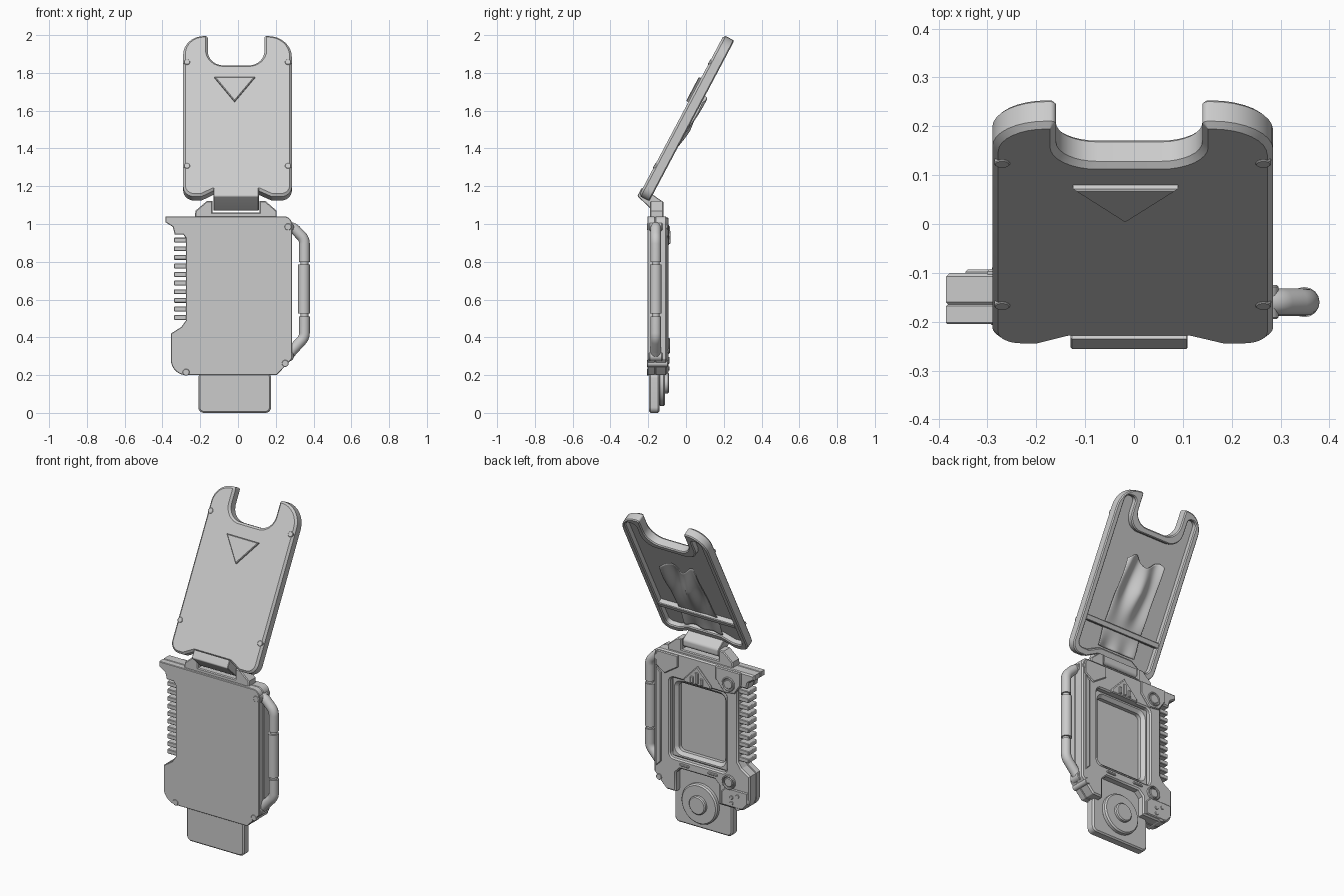
import bpy, bmesh
from math import sin, cos, pi, radians, tan, atan2
from mathutils import Matrix, Vector

# Frames: local x, y draw the profile, local z is the depth (towards the front for BODY and LID)
BODY = Matrix.Rotation(pi / 2, 4, 'X')
TILT = atan2(0.45, 0.85)
LID = Matrix.Translation((0, -0.25, 1.15)) @ Matrix.Rotation(pi / 2 - TILT, 4, 'X')
SIDE = Matrix(((0, 0, 1, 0), (1, 0, 0, 0), (0, 1, 0, 0), (0, 0, 0, 1)))


def rounded(pts, closed=True, n=8):
    """Fillet points given as (x, y) or (x, y, radius)."""
    out = []
    for i, p in enumerate(pts):
        v = Vector(p[:2])
        r = p[2] if len(p) > 2 else 0
        if r == 0 or (not closed and i in (0, len(pts) - 1)):
            out.append(v)
            continue
        a = (Vector(pts[i - 1][:2]) - v).normalized()
        b = (Vector(pts[(i + 1) % len(pts)][:2]) - v).normalized()
        half = a.angle(b) / 2
        c = v + (a + b).normalized() * (r / sin(half))
        s, e = v + a * (r / tan(half)) - c, v + b * (r / tan(half)) - c
        out += [c + s.normalized().slerp(e.normalized(), k / n) * r for k in range(n + 1)]
    return out


def rect(x0, x1, y0, y1, r=0):
    return [(x0, y0, r), (x1, y0, r), (x1, y1, r), (x0, y1, r)]


def finish(ob, angle=35):
    bpy.ops.object.select_all(action='DESELECT')
    ob.select_set(True)
    bpy.context.view_layer.objects.active = ob
    if ob.type == 'CURVE':
        bpy.ops.object.convert(target='MESH')
        ob = bpy.context.object
    bm = bmesh.new()
    bm.from_mesh(ob.data)
    bmesh.ops.remove_doubles(bm, verts=bm.verts, dist=1e-5)
    bmesh.ops.recalc_face_normals(bm, faces=bm.faces)
    bm.to_mesh(ob.data)
    bm.free()
    bpy.ops.object.shade_smooth_by_angle(angle=radians(angle))
    return ob


def curve(name, dims, splines, closed):
    cu = bpy.data.curves.new(name, 'CURVE')
    cu.dimensions = dims
    for pts in splines:
        sp = cu.splines.new('POLY')
        sp.points.add(len(pts) - 1)
        for q, p in zip(sp.points, pts):
            q.co = (*p, 0, 1) if len(p) == 2 else (*p, 1)
        sp.use_cyclic_u = closed
    ob = bpy.data.objects.new(name, cu)
    bpy.context.collection.objects.link(ob)
    return ob, cu


def plate(name, outlines, d0, d1, bevel=0.005, frame=BODY):
    """Extruded profile (first outline solid, others holes) between two depths."""
    ob, cu = curve(name, '2D', [rounded(o) for o in outlines], True)
    cu.fill_mode = 'BOTH'
    cu.extrude = (d1 - d0) / 2 - bevel
    cu.bevel_depth, cu.bevel_resolution, cu.offset = bevel, 0, -bevel
    ob.matrix_world = frame @ Matrix.Translation((0, 0, (d0 + d1) / 2))
    return finish(ob)


def disc(name, x, y, r, d0, d1, bevel=0.004, frame=BODY, hole=0):
    ring = lambda q: [(x + q * cos(k * pi / 20), y + q * sin(k * pi / 20)) for k in range(40)]
    return plate(name, [ring(r)] + ([ring(hole)] if hole else []), d0, d1, bevel, frame)


def tube(name, pts, r, y=-0.16):
    ob, cu = curve(name, '3D', [[(p.x, y, p.y) for p in rounded(pts, False)]], False)
    cu.bevel_depth, cu.bevel_resolution, cu.use_fill_caps = r, 6, True
    return finish(ob, 50)


# Main body: front plate, back frame with dial pocket and screen opening
left_side = [(-0.355, 0.20, 0.08), (-0.355, 0.42), (-0.30, 0.455, 0.01), (-0.275, 0.49),
             (-0.275, 0.925), (-0.29, 0.945), (-0.335, 0.945), (-0.345, 0.985, 0.01),
             (-0.385, 1.01), (-0.385, 1.04)]
right_side = [(0.285, 1.04, 0.04), (0.285, 0.285, 0.01), (0.205, 0.20, 0.01)]
plate("front_plate", [left_side + right_side], 0.165, 0.205, 0.003)
pocket = [(0.14, 0.20), (0.14, 0.315), (0.11, 0.345), (-0.12, 0.345), (-0.15, 0.315), (-0.15, 0.20)]
plate("back_frame", [left_side + right_side + pocket, rect(-0.2, 0.18, 0.4, 0.885, 0.03)],
      0.10, 0.168, 0.008)
plate("screen_bezel", [rect(-0.21, 0.19, 0.39, 0.895), rect(-0.165, 0.145, 0.435, 0.85, 0.03)],
      0.122, 0.18, 0.018)
plate("right_rail", [[(0.235, 0.36), (0.265, 0.33), (0.265, 0.93), (0.235, 0.90)]], 0.093, 0.11, 0.004)

# Grip ribs on the left edge
for k in range(10):
    z = 0.492 + k * 0.0455
    plate("grip_rib", [rect(-0.338, -0.265, z, z + 0.026, 0.004)], 0.115, 0.195, 0.003)

# Raised pads, buttons, screws
plate("top_left_pad", [[(-0.30, 1.035), (-0.30, 0.96), (-0.26, 0.90), (-0.19, 0.89), (-0.13, 0.96), (-0.13, 1.035)]],
      0.092, 0.11)
plate("top_right_pad", [[(0.27, 1.03, 0.03), (0.27, 0.94), (0.21, 0.90), (0.12, 0.96), (0.12, 1.03)]], 0.092, 0.11)
for z in (0.95, 0.355):
    disc("button_ring", -0.22, z, 0.042, 0.086, 0.11, 0.004, BODY, 0.032)
    disc("button", -0.22, z, 0.028, 0.089, 0.11)
plate("port_block", [[(-0.345, 0.25, 0.02), (-0.31, 0.21, 0.02), (-0.17, 0.21), (-0.17, 0.29),
                      (-0.20, 0.32), (-0.345, 0.32)]], 0.093, 0.12)
for x, z in ((-0.24, 0.27), (-0.28, 0.285), (-0.24, 0.235)):
    disc("port_pin", x, z, 0.011, 0.088, 0.1, 0.002)
for x, z in ((-0.275, 0.215), (0.25, 0.262), (0.265, 0.985)):
    disc("corner_screw", x, z, 0.018, 0.095, 0.207, 0.002)
for x in (-0.11, 0.08):
    plate("indicator_slot", [rect(x - 0.032, x + 0.032, 0.366, 0.38, 0.006)], 0.093, 0.105, 0.003)

# Vent gable above the screen
plate("vent_gable", [[(-0.10, 0.885), (0.08, 0.885), (0.08, 0.905), (-0.01, 1.0), (-0.10, 0.905)]], 0.09, 0.13)
for k, h in ((-1, 0.935), (0, 0.965), (1, 0.935)):
    plate("vent_bar", [rect(k * 0.032 - 0.02, k * 0.032, 0.895, h, 0.005)], 0.083, 0.095, 0.003)

# Lower paddle with dial
plate("paddle", [rect(-0.21, 0.175, 0.0, 0.215, 0.03)], 0.14, 0.195, 0.008)
plate("dial_panel", [rect(-0.15, 0.14, 0.15, 0.35)], 0.14, 0.17, 0.002)
disc("dial", -0.008, 0.157, 0.12, 0.11, 0.145, 0.008)
disc("dial_hub", -0.008, 0.157, 0.055, 0.09, 0.12, 0.006)

# Carry handle on the right
tube("handle_upper", [(0.262, 0.985), (0.295, 0.978, 0.05), (0.352, 0.92, 0.06), (0.352, 0.80)], 0.028)
tube("handle_lower", [(0.262, 0.30), (0.292, 0.335, 0.05), (0.352, 0.40, 0.06), (0.352, 0.51)], 0.028)
tube("handle_pin", [(0.352, 0.49), (0.352, 0.81)], 0.02)
tube("handle_gate", [(0.349, 0.525), (0.349, 0.785)], 0.031)
for z in (0.985, 0.30):
    disc("handle_pivot", 0.27, z, 0.026, 0.125, 0.195)

# Hinge between body and lid
plate("hinge_base", [[(-0.23, 1.03), (-0.225, 1.07), (-0.165, 1.122), (-0.135, 1.122), (-0.135, 1.06), (0.115, 1.06),
                      (0.115, 1.122), (0.145, 1.122), (0.205, 1.07), (0.205, 1.03)]], 0.12, 0.19)
plate("hinge_leaf", [[(-0.258, 1.148, 0.01), (-0.235, 1.19), (-0.19, 1.165, 0.02), (-0.125, 1.12, 0.02),
                      (-0.125, 1.075, 0.02), (-0.175, 1.07, 0.02)]], -0.13, 0.11, 0.003, SIDE)

# Lid: front skin and back rim around a shallow tray
outline = [(-0.29, 0, 0.06), (-0.195, 0, 0.02), (-0.13, 0.035, 0.02), (0.11, 0.035, 0.02), (0.18, 0, 0.02),
           (0.285, 0, 0.06), (0.285, 0.962, 0.125), (0.14, 0.962, 0.012), (0.14, 0.786, 0.085),
           (-0.16, 0.786, 0.085), (-0.16, 0.962, 0.012), (-0.29, 0.962, 0.11)]
tray = [(-0.255, 0.04, 0.03), (-0.19, 0.04, 0.02), (-0.12, 0.075, 0.02), (0.10, 0.075, 0.02), (0.175, 0.04, 0.02),
        (0.25, 0.04, 0.03), (0.25, 0.92, 0.035), (0.175, 0.92, 0.025), (0.175, 0.75, 0.085),
        (-0.195, 0.75, 0.085), (-0.195, 0.92, 0.02), (-0.255, 0.92, 0.03)]
plate("lid_skin", [outline], -0.03, 0, 0.012, LID)
plate("lid_rim", [outline, tray], -0.063, -0.012, 0.006, LID)
plate("lid_crossbar", [rect(-0.262, 0.257, 0.19, 0.222)], -0.062, -0.025, 0.004, LID)
plate("lid_marker", [[(-0.125, 0.705), (0.09, 0.705), (-0.018, 0.56)]], -0.01, 0.013, 0.004, LID)
for x in (-0.27, 0.265):
    for s in (0.178, 0.8):
        disc("lid_screw", x, s, 0.016, -0.03, 0.003, 0.002, LID)

# Wavy cloth held behind the lid crossbar
bm = bmesh.new()
bmesh.ops.create_grid(bm, x_segments=40, y_segments=50, size=0.5)
for v in bm.verts:
    u, w = v.co.x + 0.5, v.co.y + 0.5
    loose = min(1, abs(w - 0.22) * 2.2)
    wave = sin(u * 4 * pi + 1.3 + w * 1.5) * 0.6 + sin(u * 7 + w * 8) * 0.4
    edge = 0.025 * sin(u * 3 * pi + 0.5) * w ** 3
    v.co = (-0.135 + 0.255 * u, 0.085 + 0.52 * w + edge, -0.045 - 0.014 * loose - 0.022 * loose * wave)
me = bpy.data.meshes.new("lid_cloth")
bm.to_mesh(me)
bm.free()
cloth = bpy.data.objects.new("lid_cloth", me)
bpy.context.collection.objects.link(cloth)
cloth.matrix_world = LID
finish(cloth, 60)
cloth.modifiers.new("thickness", 'SOLIDIFY').thickness = 0.005
